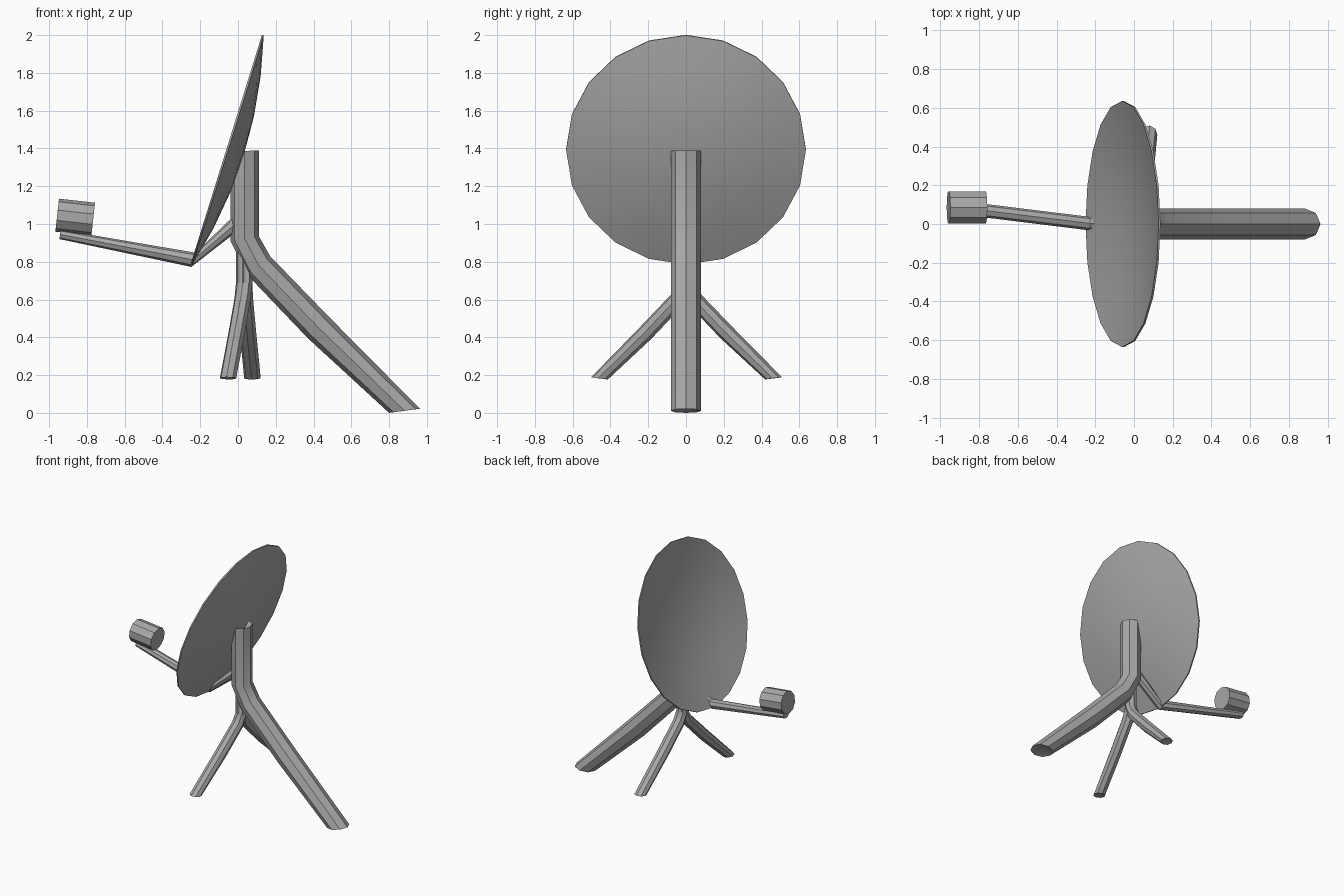
import bpy, bmesh, math
from mathutils import Vector, Matrix

if "Cube" in bpy.data.objects:
    bpy.data.objects.remove(bpy.data.objects["Cube"])

# dark grey metal used on every part
METAL = bpy.data.materials.new("dark_grey_metal")
METAL.diffuse_color = (0.4, 0.4, 0.4, 1)
METAL.use_nodes = True
METAL.node_tree.nodes["Principled BSDF"].inputs["Base Color"].default_value = METAL.diffuse_color


def add_object(name, bm, angle=30):
    bmesh.ops.recalc_face_normals(bm, faces=bm.faces)
    me = bpy.data.meshes.new(name)
    bm.to_mesh(me)
    bm.free()
    me.materials.append(METAL)
    ob = bpy.data.objects.new(name, me)
    bpy.context.collection.objects.link(ob)
    bpy.context.view_layer.objects.active = ob
    ob.select_set(True)
    bpy.ops.object.shade_smooth_by_angle(angle=math.radians(angle))
    ob.select_set(False)
    return ob


def bridge(bm, rings):
    """Quads between successive closed rings."""
    for r, s in zip(rings, rings[1:]):
        for i in range(len(r)):
            j = (i + 1) % len(r)
            bm.faces.new((r[i], r[j], s[j], s[i]))


def fan(bm, ring, centre):
    c = bm.verts.new(centre)
    for i in range(len(ring)):
        bm.faces.new((ring[i], ring[(i + 1) % len(ring)], c))


def tube(name, edges, half_width, sides=8, adjust_top=None, matrix=None, recess=0.0):
    """Tube through pairs of opposite silhouette points (x, z), (x, z), y centre."""
    bm = bmesh.new()
    rings = []
    for (x0, z0), (x1, z1), yc in edges:
        ring = []
        for i in range(sides):
            a = 2 * math.pi * i / sides
            t = 0.5 - 0.5 * math.cos(a)
            ring.append(bm.verts.new((x0 + (x1 - x0) * t,
                                      yc + half_width * math.sin(a),
                                      z0 + (z1 - z0) * t)))
        rings.append(ring)
    if adjust_top:
        for v in rings[0]:
            v.co.z = adjust_top(v.co)
    bridge(bm, rings)
    for ring, dz in ((rings[0], 0.0), (rings[-1], recess)):
        fan(bm, ring, sum((v.co for v in ring), Vector()) / sides + Vector((0, 0, dz)))
    if matrix:
        bm.transform(matrix)
    return add_object(name, bm)


# bent main mast, its top cut to meet the back of the dish
mast = [((-0.04, 1.39), (0.11, 1.39), 0),
        ((-0.04, 0.91), (0.11, 0.935), 0),
        ((0.05, 0.73), (0.17, 0.83), 0),
        ((0.37, 0.395), (0.48, 0.51), 0),
        ((0.80, 0.0), (0.963, 0.022), 0)]
tube("main_mast", mast, 0.08, recess=0.02,
     adjust_top=lambda c: min(1.39, 1.40 + (c.x - 0.04) * 2.9))

# two side legs: smaller turned copies of the mast
for name, deg in (("left_leg", -100.5), ("right_leg", 84.5)):
    m = (Matrix.Translation((0.032, 0, 0.177))
         @ Matrix.Rotation(math.radians(deg), 4, 'Z')
         @ Matrix.Scale(0.55, 4)
         @ Matrix.Translation((-0.035, 0, 0)))
    tube(name, mast, 0.08, matrix=m, recess=0.02)

# feed arm running under the dish rim
tube("feed_arm", [((0.02, 0.98), (-0.02, 1.045), 0),
                  ((-0.247, 0.773), (-0.225, 0.848), 0.003),
                  ((-0.945, 0.92), (-0.94, 0.97), 0.09)], 0.035)

# receiver drum
bm = bmesh.new()
axis = Vector((0.19, 0, -0.021))
bmesh.ops.create_cone(bm, cap_ends=True, segments=10, radius1=0.088, radius2=0.088, depth=0.192)
bm.transform(Matrix.Translation((-0.862, 0.085, 1.036))
             @ axis.to_track_quat('Z', 'Y').to_matrix().to_4x4())
add_object("receiver", bm)

# shallow dish: lathed bowl, local z points to the back
R, DEPTH, SIDES = 0.635, 0.087, 20
profile = [(r, DEPTH * (1 - (r / R) ** 2)) for r in (R / 3, R * 2 / 3, R)]
profile += [(r, z - 0.01) for r, z in reversed(profile)]
bm = bmesh.new()
rings = [[bm.verts.new((r * math.cos(2 * math.pi * i / SIDES),
                        r * math.sin(2 * math.pi * i / SIDES), z))
          for i in range(SIDES)] for r, z in profile]
bridge(bm, rings)
fan(bm, rings[0], (0, 0, DEPTH))
fan(bm, rings[-1], (0, 0, DEPTH - 0.01))
up = Vector((0.297, 0, 0.955)).normalized()
back = Vector((up.z, 0, -up.x))
rot = Matrix((up, back.cross(up), back)).transposed().to_4x4()
bm.transform(Matrix.Translation((-0.052, 0, 1.392)) @ rot)
add_object("dish", bm)
